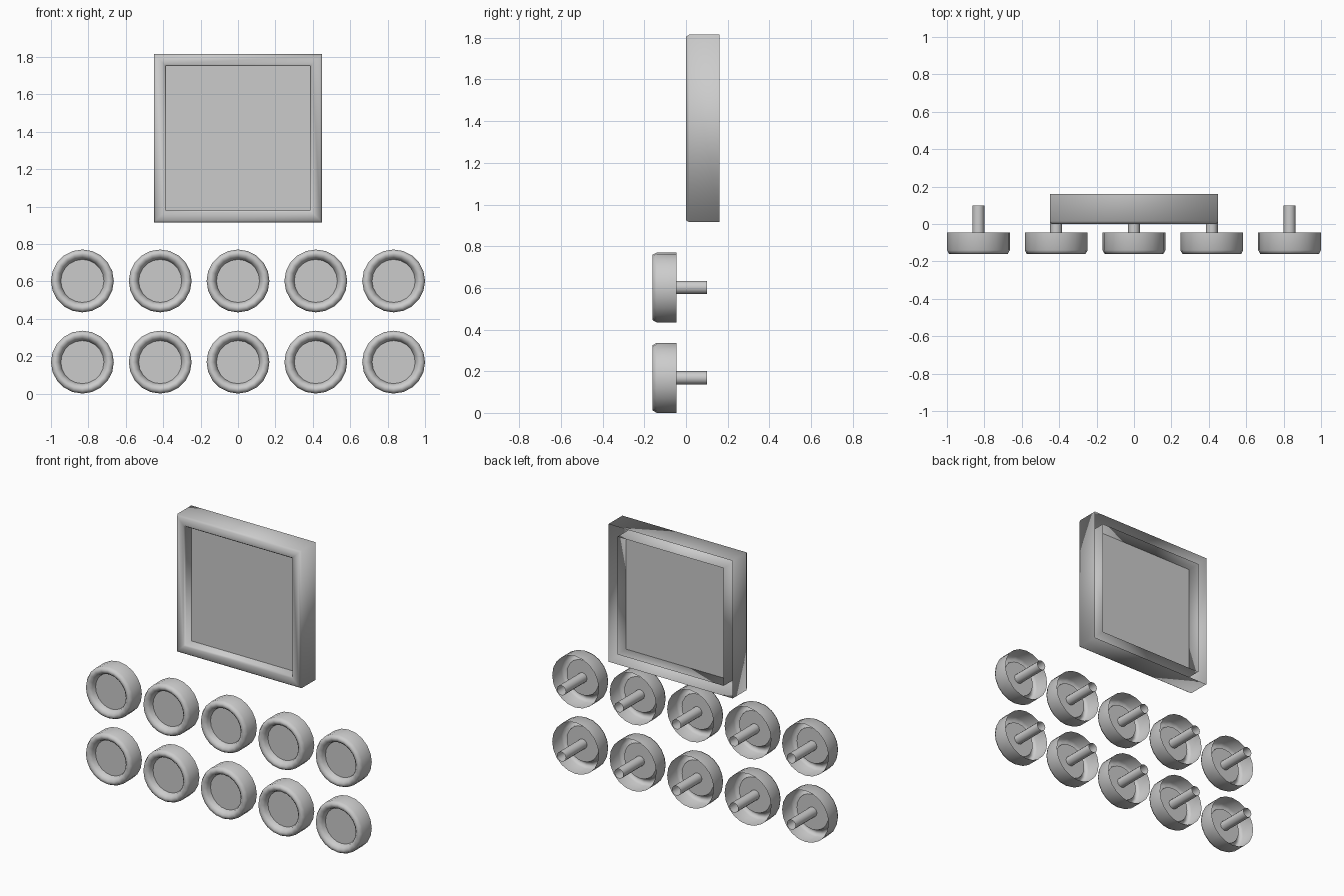
import bpy, bmesh, math

cube = bpy.data.objects.get("Cube")
if cube:
    bpy.data.objects.remove(cube, do_unlink=True)

grey = bpy.data.materials.new("light_grey")
grey.use_nodes = True
COLOUR = (0.6, 0.6, 0.6, 1)
grey.diffuse_color = COLOUR
grey.node_tree.nodes["Principled BSDF"].inputs["Base Color"].default_value = COLOUR


def loft(name, sides, rings, x, z, cap=False, smooth=True):
    """Skin regular polygons of (inradius or radius, y) along the y axis; cap fills the first ring."""
    bm = bmesh.new()
    turn = math.pi / 4 if sides == 4 else 0
    scale = math.sqrt(2) if sides == 4 else 1
    loops = []
    for r, y in rings:
        angles = [turn + 2 * math.pi * i / sides for i in range(sides)]
        loops.append([bm.verts.new((r * scale * math.cos(a), y, r * scale * math.sin(a)))
                      for a in angles])
    for a, b in zip(loops, loops[1:]):
        for i in range(sides):
            j = (i + 1) % sides
            bm.faces.new((a[i], a[j], b[j], b[i]))
    if cap:
        bm.faces.new(loops[0])
    for f in bm.faces:
        f.smooth = smooth
    mesh = bpy.data.meshes.new(name)
    bm.to_mesh(mesh)
    bm.free()
    mesh.materials.append(grey)
    obj = bpy.data.objects.new(name, mesh)
    obj.location = (x, 0, z)
    bpy.context.collection.objects.link(obj)
    return obj


# Square screen: hollow frame open at the back, with a flat panel set in its inner wall
SCREEN_Z = 1.365
loft("screen_frame", 4,
     [(0.45, 0.16), (0.45, 0.015), (0.44, 0.0), (0.395, 0.0), (0.385, 0.012), (0.385, 0.16)],
     0, SCREEN_Z)
loft("screen_panel", 4, [(0.385, 0.07)], 0, SCREEN_Z, cap=True, smooth=False)

# Two rows of five round buttons: hollow cap, recessed face and open stem
SIDES = 20
for row, z in enumerate((0.168, 0.602)):
    for col in range(5):
        x = (col - 2) * 0.416
        tag = f"_{row + 1}_{col + 1}"
        loft("button_cap" + tag, SIDES,
             [(0.168, -0.045), (0.168, -0.14), (0.157, -0.16), (0.138, -0.16),
              (0.122, -0.145), (0.115, -0.12)], x, z)
        loft("button_face" + tag, SIDES, [(0.115, -0.12)], x, z, cap=True, smooth=False)
        loft("button_stem" + tag, 12, [(0.032, -0.12), (0.032, 0.10)], x, z)
